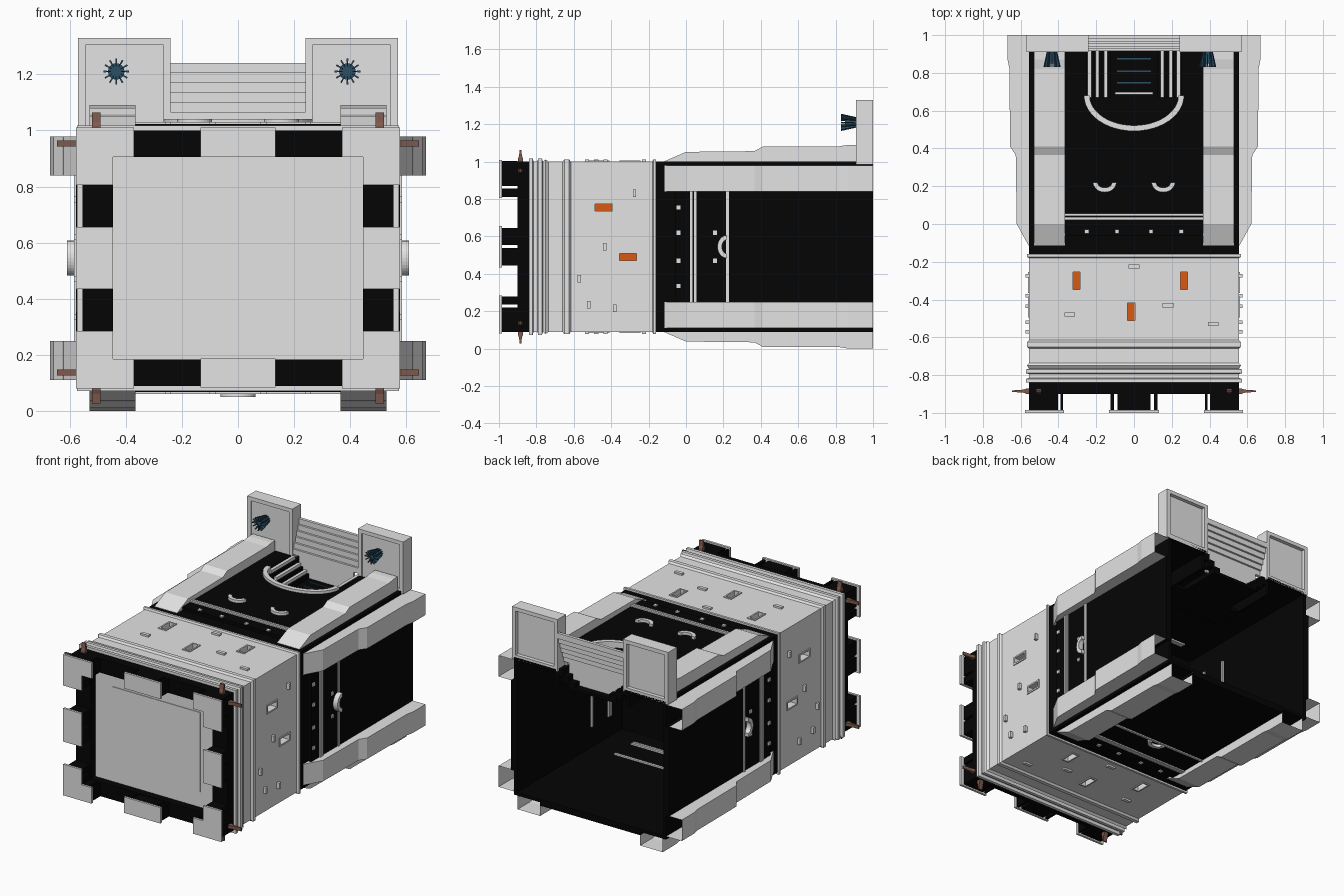
import bpy, bmesh
from math import sin, cos, pi
from mathutils import Vector

cube = bpy.data.objects.get("Cube")
if cube:
    bpy.data.objects.remove(cube)


def material(name, r, g, b):
    m = bpy.data.materials.new(name)
    m.use_nodes = True
    m.diffuse_color = (r, g, b, 1)
    m.node_tree.nodes["Principled BSDF"].inputs["Base Color"].default_value = (r, g, b, 1)
    return m


GREY = material("light grey", .77, .77, .77)
BLACK = material("black", .0015, .0015, .0015)
ORANGE = material("orange", .68, .1, .006)
BROWN = material("brown", .21, .1, .075)
BLUE = material("dark blue", .025, .08, .13)

HALF_X, TOP, BOTTOM, MID = .555, 1.0, .09, .545
SIDES = ("top", "bottom", "left", "right")


def place(side, u, y, h):
    """u runs across a side of the hull, h is the height off its surface"""
    if side == "top":
        return Vector((u, y, TOP + h))
    if side == "bottom":
        return Vector((u, y, BOTTOM - h))
    sign = 1 if side == "left" else -1
    return Vector((sign * (HALF_X + h), y, MID + u))


def finish(name, bm, mat):
    bmesh.ops.recalc_face_normals(bm, faces=bm.faces)
    mesh = bpy.data.meshes.new(name)
    bm.to_mesh(mesh)
    bm.free()
    mesh.materials.append(mat)
    obj = bpy.data.objects.new(name, mesh)
    bpy.context.collection.objects.link(obj)
    return obj


def loft(bm, sections, ends=(True, True)):
    rings = [[bm.verts.new(p) for p in s] for s in sections]
    for a, b in zip(rings, rings[1:]):
        for i in range(len(a)):
            j = (i + 1) % len(a)
            bm.faces.new((a[i], a[j], b[j], b[i]))
    for ring, closed in zip((rings[0], rings[-1]), ends):
        if closed:
            bm.faces.new(ring)


def rect(x, X, y, z, Z):
    return [(x, y, z), (X, y, z), (X, y, Z), (x, y, Z)]


def boxes(name, mat, items):
    bm = bmesh.new()
    for x, X, y, Y, z, Z in items:
        loft(bm, [rect(x, X, y, z, Z), rect(x, X, Y, z, Z)])
    return finish(name, bm, mat)


def side_box(side, u, U, y, Y, h, H):
    a, b = place(side, u, y, h), place(side, U, Y, H)
    return [f(p, q) for p, q in zip(a, b) for f in (min, max)]


def side_patch(side, u, y, du, dy, h, H):
    return side_box(side, u - du, u + du, y - dy, y + dy, h, H)


def cut(obj, cutter):
    cutter.hide_render = True
    mod = obj.modifiers.new("cut", "BOOLEAN")
    mod.object, mod.operation, mod.solver = cutter, "DIFFERENCE", "EXACT"
    deps = bpy.context.evaluated_depsgraph_get()
    obj.data = bpy.data.meshes.new_from_object(obj.evaluated_get(deps))
    obj.modifiers.clear()
    bpy.data.objects.remove(cutter)


def arc(name, side, u, y, ru, ry, width, h, H, n=16):
    bm = bmesh.new()
    sections = []
    for i in range(n + 1):
        a = pi + pi * i / n
        sections.append([place(side, u + (ru + d) * cos(a), y + (ry + d) * sin(a), k)
                         for d, k in ((0, h), (width, h), (width, H), (0, H))])
    loft(bm, sections)
    return finish(name, bm, GREY)


# Ridged front collar
bm = bmesh.new()
ridges = [(-.84, .018), (-.82, .018), (-.815, 0), (-.795, 0), (-.79, .016), (-.77, .016),
          (-.765, 0), (-.75, .012), (-.735, 0), (-.66, 0), (-.65, .012), (-.625, .012),
          (-.615, 0), (-.18, 0), (-.175, .012), (-.16, .012)]
loft(bm, [rect(-HALF_X - d, HALF_X + d, y, BOTTOM - d, TOP + d) for y, d in ridges])
collar = finish("front_collar", bm, GREY)

# Deeply recessed lamps and small raised fittings on the collar
lamps, frames, fittings, recess = [], [], [], []
for side in SIDES:
    if side in ("top", "bottom"):
        spots = [(-.305, -.3), (.265, -.3), (-.015, -.465)]
        marks = [(0, -.225, 0), (-.34, -.48, 0), (.18, -.43, 0), (.42, -.53, 0)]
    else:
        spots = [(.21, -.44), (-.055, -.31)]
        marks = [(.285, -.275, 1), (0, -.435, 1), (-.17, -.57, 1), (-.31, -.52, 1), (-.33, -.38, 1)]
    for u, y in spots:
        recess.append(side_patch(side, u, y, .019, .046, -.075, .03))
        lamps.append(side_patch(side, u, y, .0185, .0455, -.076, -.07))
        for s in (-1, 1):
            frames.append(side_patch(side, u + s * .024, y, .005, .055, -.01, .006))
            frames.append(side_patch(side, u, y + s * .051, .029, .005, -.01, .006))
    for u, y, upright in marks:
        du, dy = (.02, .009) if upright else (.028, .011)
        fittings.append(side_patch(side, u, y, du, dy, -.01, .02 if upright else .012))
cut(collar, boxes("lamp_cutter", GREY, recess))
boxes("lamps", ORANGE, lamps)
boxes("lamp_frames", GREY, frames)
boxes("collar_fittings", GREY, fittings)

# Front end: sunken panel inside a black rim, with docking tabs
boxes("front_panel", GREY, [(-.45, .45, -.85, -.835, .175, .915), (-.32, .32, -.854, -.85, .285, .81)])
boxes("front_rim", BLACK, [(-HALF_X, -.445, -.9, -.83, BOTTOM, TOP), (.445, HALF_X, -.9, -.83, BOTTOM, TOP),
                           (-.445, .445, -.9, -.83, BOTTOM, .183), (-.445, .445, -.9, -.83, .905, TOP)])
plates, blocks = [], []


def tab(u, U, z, Z):
    plates.append((u, U, -1, -.985, z, Z))


for s in (-1, 1):
    def span(a, b):
        return (s * a, s * b) if s > 0 else (s * b, s * a)

    for t in (-1, 1):
        def rise(a, b):
            return (MID + t * a, MID + t * b) if t > 0 else (MID - b, MID - a)

        # L-shaped corner tab
        tab(*span(.445, .578), *rise(.26, .465))
        tab(*span(.37, .445), *rise(.36, .465))
        for x in ((.375, .388), (.402, HALF_X)):
            blocks.append((*span(*x), -.986, -.9, *rise(.365, .455)))
        for z in ((.265, .31), (.325, .4)):
            blocks.append((*span(.45, HALF_X), -.986, -.9, *rise(*z)))
        blocks.append((*span(.45, HALF_X), -.986, -.9, *rise(.008, .1)))
    # middle tabs
    tab(*span(.445, .578), MID - .11, MID + .11)
    z, Z = (.905, 1.01) if s > 0 else (.083, .188)
    tab(-.133, .133, z, Z)
    for x in ((-.125, -.107), (-.087, .087), (.107, .125)):
        blocks.append((*x, -.986, -.9, z + .006, Z - .008))
boxes("docking_plates", GREY, plates)
boxes("docking_blocks", BLACK, blocks)

# Tapered latch pegs
bm = bmesh.new()
for side in SIDES:
    flat = side in ("top", "bottom")
    for u in ((-.505, .505) if flat else (-.408, .408)):
        w, tip = (.015, .063) if flat else (.011, .09)
        loft(bm, [[place(side, u + a * w, -.885 + b * d, h) for a, b in ((-1, -1), (1, -1), (1, 1), (-1, 1))]
                  for h, d in ((-.04, .014), (.015, .014), (.03, .008), (tip, .004))])
finish("latch_pegs", bm, BROWN)

# Rear hull: open box with raised panels
boxes("bulkhead", BLACK, [(-HALF_X, HALF_X, -.165, -.1, BOTTOM, TOP)])
for side in SIDES:
    flat = side in ("top", "bottom")
    full, half = (HALF_X, .365) if flat else (MID - BOTTOM, .297)
    wall = boxes(side + "_wall", BLACK, [side_box(side, -full, full, -.12, 1, -.02, 0)])
    skin = boxes(side + "_panel", BLACK, [side_box(side, -half, half, -.06, .91 if side == "top" else 1, -.01, .022)])
    if side == "top":
        for target in (wall, skin):
            bm = bmesh.new()
            outline = [(.25 * cos(pi + pi * i / 16), .68 + .175 * sin(pi + pi * i / 16)) for i in range(17)]
            outline += [(.25, 1.1), (-.25, 1.1)]
            loft(bm, [[(x, y, z) for x, y in outline] for z in (.9, 1.1)])
            cut(target, finish("bay_cutter", bm, BLACK))
    # cross strips and rivets
    strips = [side_box(side, -half, half, y, y + .014, -.03, .03) for y in (.022, .042)]
    if side != "top":
        strips.append(side_box(side, -half, half, .215, .231, -.03, .03))
    boxes(side + "_strips", GREY, strips)
    near, far = (.09, .25) if flat else (.075, .21)
    rivets = [side_patch(side, u, -.04, .011, .011, .01, .03) for u in (-far, -near, near, far)]
    if not flat:
        rivets += [side_patch(side, u, .155, .011, .011, .01, .03) for u in (-near, near)]
    boxes(side + "_rivets", GREY, rivets)
    # handles
    for u in ((-.155, .155) if side == "top" else (0,)):
        arc(side + "_handle", side, u, .22, .038, .028, .024, .015, .04 if flat else .055)
    # stepped corner rails, hollow at the back
    bm = bmesh.new()
    k = 1 if flat else 1.27
    end = .91 if side == "top" else 1
    for s in (-1, 1):
        a, b = (s * .365, s * .53) if flat else (s * .295, s * .434)
        steps = [(-.115, .002), (0, .052), (.365, .056), (.41, .08), (.82, .082), (.87, .09), (end, .09)]
        loft(bm, [[place(side, u, y, h) for u, h in ((a, -.005), (b, -.005), (b, d * k), (a, d * k))]
                  for y, d in steps], (True, False))
    finish(side + "_rails", bm, GREY)

# Curved bay on top: rim, stepped black sides with ribs, floor
arc("bay_rim", "top", 0, .68, .235, .158, .03, 0, .04, 24)
ribs, trough = [], [(-.14, .14, .5, .98, .88, .9), (-.27, .27, .5, .7, .88, .9)]
for s in (-1, 1):
    for x, z in ((.235, 1.0), (.195, .965), (.15, .93)):
        ribs.append((s * x - .01, s * x + .01, .67, .92, z, z + .02))
        left, right = sorted((s * (x - .025), s * (x + .025)))
        trough.append((left, right, .67, .98, z - .05, z))
    left, right = sorted((s * .25, s * .27))
    trough.append((left, right, .5, .98, .88, .99))
boxes("bay_ribs", GREY, ribs)
boxes("bay_trough", BLACK, trough)
boxes("bay_lines", BLUE, [(-.09, .09, y, y + .008, .89, .905) for y in (.745, .805, .87)])
boxes("bay_sill", GREY, [(-.1, .1, .685, .7, .89, .92)])

# Sloped ridged screen between the towers
bm = bmesh.new()
for i in range(6):
    y, z = .915 + i * .013, 1.03 + i * .035
    loft(bm, [rect(-.255, .255, y, z, z + .036), rect(-.255, .255, y + .02, z, z + .036)])
finish("rear_screen", bm, GREY)
boxes("screen_skirt", GREY, [(-.2, .2, .92, .935, .9, 1.035)])

# Rear towers with recessed faces, and spiked emitters
tower = []
for s in (-1, 1):
    x, X = sorted((s * .24, s * .57))
    tower += [(x, x + .026, .91, 1, 1, 1.33), (X - .026, X, .91, 1, 1, 1.33),
              (x, X, .91, 1, 1.305, 1.33), (x, X, .91, 1, .985, 1.015),
              (x, X, .918, .975, 1, 1.32)]
boxes("rear_towers", GREY, tower)
bm = bmesh.new()
for cx in (-.434, .39):
    def around(r, a, y):
        return (cx + r * cos(a), y, 1.21 + r * sin(a))
    loft(bm, [[around(r, i * pi / 6, y) for i in range(12)] for y, r in ((.85, .03), (.92, .02))])
    for i in range(12):
        a = i * pi / 6
        loft(bm, [[around(.018, a - .1, y), around(r, a - .07, y), around(r, a + .07, y), around(.018, a + .1, y)]
                  for y, r in ((.83, .046), (.92, .026))])
finish("spiked_emitters", bm, BLUE)
